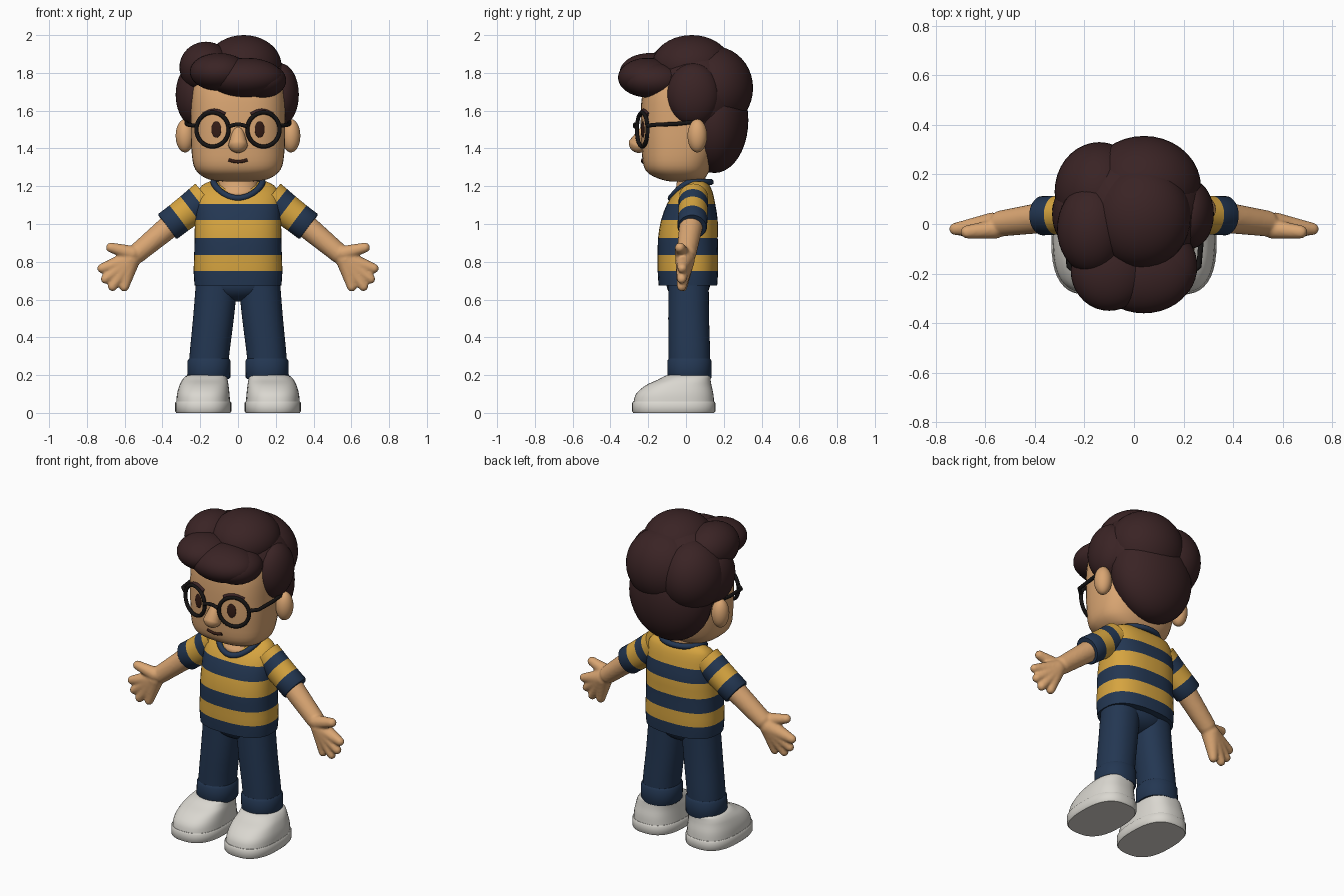
import bpy, bmesh
from math import sin, cos, pi, radians, copysign
from mathutils import Vector, Matrix
from mathutils.bvhtree import BVHTree

cube = bpy.data.objects.get("Cube")
if cube:
    bpy.data.objects.remove(cube, do_unlink=True)


def material(name, *rgb):
    m = bpy.data.materials.new(name)
    m.use_nodes = True
    m.diffuse_color = (*rgb, 1)
    m.node_tree.nodes["Principled BSDF"].inputs["Base Color"].default_value = (*rgb, 1)
    return m


skin = material("skin", .70, .38, .17)
hair = material("dark brown hair", .042, .017, .018)
navy = material("navy cloth", .017, .038, .085)
yellow = material("mustard cloth", .67, .37, .05)
white = material("off white shoe", .70, .68, .63)
black = material("black frame", .008, .007, .007)
brown = material("eye brown", .035, .012, .008)


def finish(name, bm, mats, angle=50):
    me = bpy.data.meshes.new(name)
    bmesh.ops.recalc_face_normals(bm, faces=bm.faces)
    bm.to_mesh(me)
    bm.free()
    for m in mats:
        me.materials.append(m)
    me.shade_smooth()
    me.set_sharp_from_angle(angle=radians(angle))
    ob = bpy.data.objects.new(name, me)
    bpy.context.collection.objects.link(ob)
    return ob


def aim(a, b):
    """Matrix at a whose z axis points to b."""
    a, b = Vector(a), Vector(b)
    return Matrix.Translation(a) @ (b - a).to_track_quat('Z', 'Y').to_matrix().to_4x4()


def loft(name, rows, mats, power=2.5, fine=3, bands=(), matrix=Matrix(), seg=40):
    """Skin rounded sections (z, cx, cy, rx, ry); bands alternate the colours by height."""
    rows = [Vector(r) for r in rows]
    rings = []
    for i in range(len(rows) - 1):
        p0, p1, p2 = rows[max(i - 1, 0)], rows[i], rows[i + 1]
        p3 = rows[min(i + 2, len(rows) - 1)]
        for k in range(fine):
            t = k / fine
            rings.append(p1 + (p2 - p0) * (t / 2) + (p0 * 2 - p1 * 5 + p2 * 4 - p3) * (t * t / 2)
                         + (p1 * 3 - p0 - p2 * 3 + p3) * (t ** 3 / 2))
    rings.append(rows[-1])
    bm = bmesh.new()
    loops = []
    for z, cx, cy, rx, ry in rings:
        loop = []
        for j in range(seg):
            c, s = cos(2 * pi * j / seg), sin(2 * pi * j / seg)
            loop.append(bm.verts.new((cx + rx * copysign(abs(c) ** (2 / power), c),
                                      cy + ry * copysign(abs(s) ** (2 / power), s), z)))
        loops.append(loop)
    for a, b in zip(loops, loops[1:]):
        for j in range(seg):
            k = (j + 1) % seg
            bm.faces.new((a[j], a[k], b[k], b[j]))
    bm.faces.new(loops[0][::-1])
    bm.faces.new(loops[-1])
    for f in bm.faces:
        f.material_index = sum(f.calc_center_median().z > b for b in bands) % 2
    bm.transform(matrix)
    return finish(name, bm, mats)


def blob(name, loc, radii, mat, rot=Matrix()):
    bm = bmesh.new()
    bmesh.ops.create_uvsphere(bm, u_segments=36, v_segments=20, radius=1)
    bm.transform(Matrix.Translation(loc) @ rot @ Matrix.Diagonal((*radii, 1)))
    return finish(name, bm, [mat], 180)


def capsules(name, parts, mat, s=1):
    """Tapered round-ended rods (start, end, start radius, end radius) in one object."""
    bm = bmesh.new()
    for a, b, r1, r2 in parts:
        a, b = (Vector((p[0] * s, p[1], p[2])) for p in (a, b))
        verts = bmesh.ops.create_uvsphere(bm, u_segments=20, v_segments=12, radius=1)["verts"]
        for v in verts:
            top = v.co.z > 1e-4
            v.co = v.co * (r2 if top else r1) + Vector((0, 0, (b - a).length * top))
        bmesh.ops.transform(bm, matrix=aim(a, b), verts=verts)
    return finish(name, bm, [mat], 180)


def wire(name, pts, r, mat, cyclic=False):
    cu = bpy.data.curves.new(name, 'CURVE')
    cu.dimensions = '3D'
    cu.bevel_depth, cu.bevel_resolution, cu.use_fill_caps = r, 3, True
    sp = cu.splines.new('POLY')
    sp.points.add(len(pts) - 1)
    for p, q in zip(sp.points, pts):
        p.co = (*q, 1)
    sp.use_cyclic_u = cyclic
    cu.materials.append(mat)
    ob = bpy.data.objects.new(name, cu)
    bpy.context.collection.objects.link(ob)
    bpy.ops.object.select_all(action='DESELECT')
    ob.select_set(True)
    bpy.context.view_layer.objects.active = ob
    bpy.ops.object.convert(target='MESH')
    ob.data.shade_smooth()


# Head and neck
head = loft("head", [(1.225, 0, -.02, .07, .06), (1.235, 0, -.02, .15, .11),
                     (1.265, 0, -.04, .205, .155), (1.31, 0, -.045, .235, .18),
                     (1.4, 0, -.035, .247, .2), (1.52, 0, -.03, .25, .21),
                     (1.7, 0, -.03, .245, .2), (1.82, 0, -.02, .2, .16),
                     (1.87, 0, -.02, .08, .07)], [skin], 2.6)
loft("neck", [(1.1, 0, .03, .09, .08), (1.16, 0, .02, .1, .095),
              (1.2, 0, .027, .105, .078), (1.3, 0, .03, .1, .075)], [skin], 2)
capsules("nose", [((0, -.215, 1.5), (0, -.249, 1.43), .028, .054)], skin)

tree = BVHTree.FromPolygons([v.co for v in head.data.vertices],
                            [p.vertices for p in head.data.polygons])


def on_face(x, z):
    loc, normal, _, _ = tree.ray_cast(Vector((x, -1, z)), Vector((0, 1, 0)))
    return loc, normal


wire("mouth", [on_face(x / 100, 1.33 + .01 * (x / 5) ** 2)[0] for x in range(-5, 6)], .009, brown)

# Hair lobes
for name, loc, radii in [
        ("hair_cap", (0, .06, 1.68), (.295, .26, .28)),
        ("hair_top", (.03, .03, 1.84), (.2, .21, .16)),
        ("hair_crown", (.04, .15, 1.72), (.23, .205, .22)),
        ("hair_back_right", (-.14, .13, 1.7), (.18, .2, .21)),
        ("hair_nape", (0, .15, 1.55), (.26, .18, .28)),
        ("hair_sweep", (-.17, -.02, 1.83), (.14, .18, .135)),
        ("quiff_right", (-.1, -.19, 1.805), (.155, .16, .1)),
        ("quiff_middle", (.04, -.2, 1.775), (.2, .16, .105)),
        ("quiff_left", (.12, -.17, 1.76), (.135, .155, .095)),
        ("temple_hair_left", (.225, .04, 1.685), (.097, .14, .165)),
        ("temple_hair_right", (-.23, .04, 1.685), (.1, .14, .165))]:
    blob(name, loc, radii, hair)

# Shirt with stripes and collar
loft("shirt", [(.675, 0, .01, .23, .155), (.75, 0, .01, .235, .16), (.835, 0, .01, .232, .16),
               (.925, 0, .01, .23, .158), (1.02, 0, .018, .228, .15), (1.105, 0, .027, .225, .128),
               (1.165, 0, .04, .215, .102), (1.205, 0, .055, .19, .07), (1.225, 0, .06, .15, .045)],
     [navy, yellow], 2.5, 2, (.75, .835, .925, 1.02, 1.105))
ring = [2 * pi * i / 40 for i in range(40)]
wire("collar", [(.13 * cos(a), .025 + .105 * sin(a), 1.222 - .085 * max(0, -sin(a)) ** 1.5)
                for a in ring], .017, navy, True)
blob("hips", (0, .012, .68), (.2, .115, .09), navy)

# Glasses bridge
wire("glasses_bridge", [(x / 100, -.27, 1.515 + .012 * cos(x * pi / 10)) for x in range(-5, 6)],
     .011, black)

for side, s in (("left", 1), ("right", -1)):
    # Face details
    blob(side + "_ear", (s * .28, .06, 1.467), (.05, .052, .088), skin)
    loc, normal = on_face(s * .115, 1.5)
    blob(side + "_eye", loc, (.027, .043, .006), brown, normal.to_track_quat('Z', 'Y').to_matrix().to_4x4())
    wire(side + "_eyebrow", [on_face(s * (.07 + .011 * i), 1.578 + .02 * sin(pi * i / 10))[0]
                             for i in range(11)], .013, hair)

    # Glasses
    turn = Matrix.Translation((s * .135, -.232, 1.5)) @ Matrix.Rotation(s * radians(18), 4, 'Z')
    wire(side + "_rim", [turn @ Vector((.09 * cos(a), 0, .09 * sin(a))) for a in ring], .011, black, True)
    wire(side + "_temple", [(s * .222, -.205, 1.52), (s * .262, -.17, 1.525),
                            (s * .272, -.05, 1.53), (s * .272, .04, 1.54)], .011, black)

    # Sleeve
    loft(side + "_sleeve", [(0, 0, 0, .078, .092), (.045, 0, 0, .078, .09), (.105, 0, 0, .077, .086),
                            (.18, 0, 0, .078, .083), (.25, 0, 0, .079, .083), (.257, 0, 0, .074, .078)],
         [yellow, navy], 2, 1, (.045, .105, .18),
         aim((s * .17, .04, 1.14), (s * .375, .033, .985)) @ Matrix.Rotation(0, 4, 'Z'))

    # Arm and hand
    palm = (.57, -.005, .81)
    tips = [(.72, -.02, .765), (.702, -.023, .709), (.664, -.023, .669), (.602, -.018, .667)]
    arm = capsules(side + "_arm", [((.3, .035, 1.04), (.53, .003, .848), .066, .054),
                                   ((.56, -.02, .845), (.672, -.032, .875), .04, .027)]
                   + [(palm, t, .052, .025) for t in tips], skin, s)
    mod = arm.modifiers.new("blend", 'REMESH')
    mod.mode, mod.voxel_size, mod.use_smooth_shade = 'VOXEL', .008, True
    mod = arm.modifiers.new("soften", 'SMOOTH')
    mod.factor, mod.iterations = .5, 3

    # Trouser leg and turned-up cuff
    loft(side + "_leg", [(.18, s * .155, .018, .105, .108), (.3, s * .152, .018, .105, .11),
                         (.5, s * .13, .014, .108, .108), (.7, s * .112, .014, .11, .106)], [navy], 2.2)
    loft(side + "_cuff", [(.18, s * .155, .018, .108, .112), (.188, s * .155, .018, .114, .117),
                          (.275, s * .153, .018, .114, .117), (.287, s * .153, .018, .106, .11)],
         [navy], 2.2, 1)

    # Shoe
    loft(side + "_sole", [(0, s * .184, -.065, .143, .214), (.008, s * .184, -.065, .149, .22),
                          (.053, s * .184, -.065, .149, .22), (.06, s * .184, -.065, .144, .215)],
         [white], 2.6, 1)
    loft(side + "_shoe", [(.05, s * .184, -.065, .143, .214), (.1, s * .184, -.06, .139, .205),
                          (.145, s * .18, -.04, .13, .175), (.175, s * .175, -.01, .12, .14),
                          (.198, s * .165, .01, .105, .115), (.205, s * .16, .015, .06, .07)],
         [white], 2.6)
